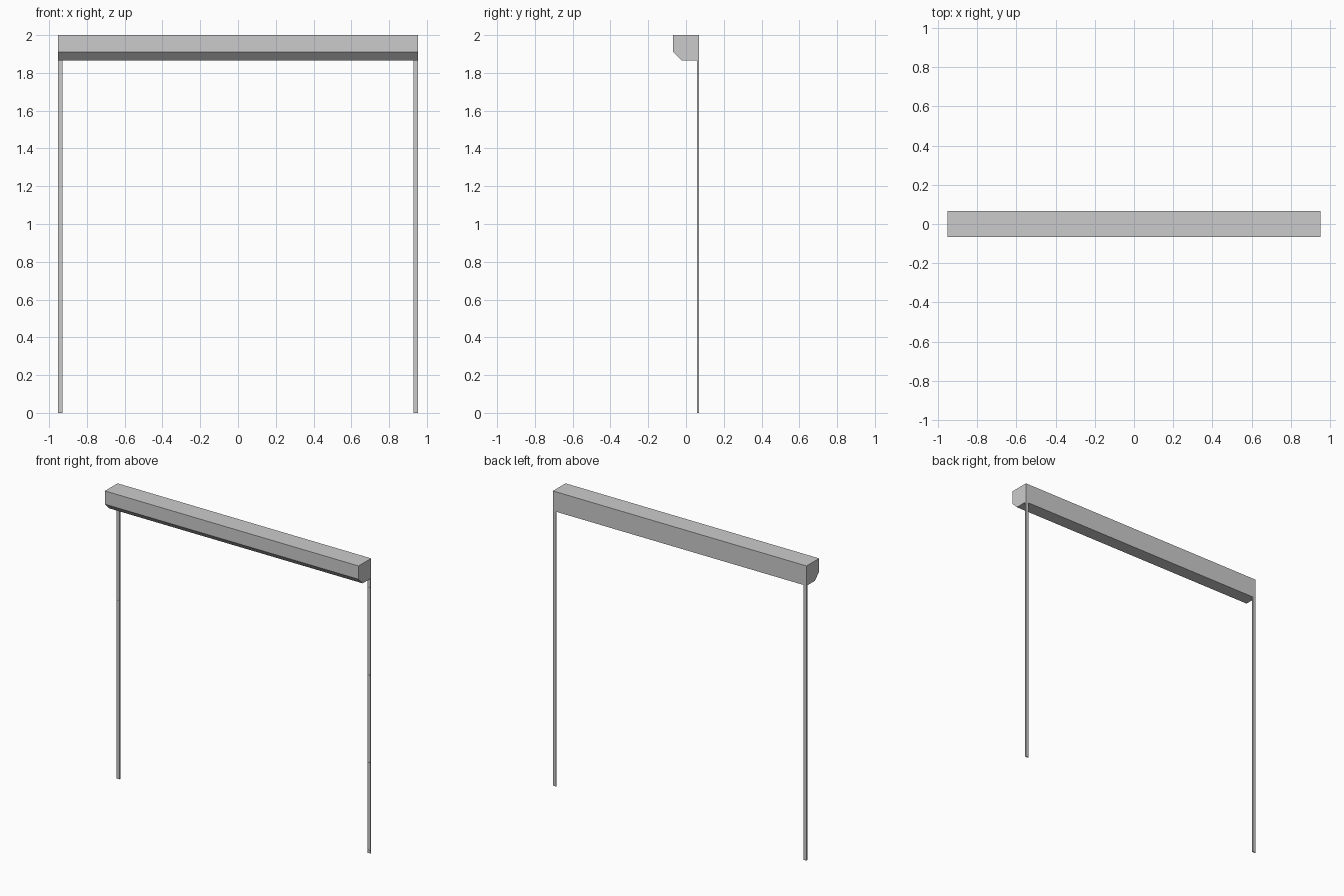
import bpy
import bmesh

cube = bpy.data.objects.get("Cube")
if cube:
    bpy.data.objects.remove(cube, do_unlink=True)

HALF_W = 0.952     # half the overall width
BACK = 0.0675      # rear plane
BOX_Z = 1.865      # underside of the housing
RAIL_W, RAIL_D = 0.022, 0.008

grey = bpy.data.materials.new("light_grey")
grey.use_nodes = True
colour = (0.6, 0.6, 0.6, 1)
grey.diffuse_color = colour
grey.node_tree.nodes["Principled BSDF"].inputs["Base Color"].default_value = colour


def extrude_part(name, points, offset):
    """Closed solid made by extruding a flat outline along an offset."""
    bm = bmesh.new()
    face = bm.faces.new([bm.verts.new(p) for p in points])
    new = bmesh.ops.extrude_face_region(bm, geom=[face])["geom"]
    moved = [v for v in new if isinstance(v, bmesh.types.BMVert)]
    bmesh.ops.translate(bm, verts=moved, vec=offset)
    bmesh.ops.recalc_face_normals(bm, faces=bm.faces)
    mesh = bpy.data.meshes.new(name)
    bm.to_mesh(mesh)
    bm.free()
    mesh.materials.append(grey)
    obj = bpy.data.objects.new(name, mesh)
    bpy.context.collection.objects.link(obj)
    return obj


# Housing box with a chamfered lower front edge
profile = [(BACK, BOX_Z), (BACK, 2), (-BACK, 2), (-BACK, 1.91), (-0.023, BOX_Z)]
extrude_part("housing", [(-HALF_W, y, z) for y, z in profile], (2 * HALF_W, 0, 0))

# Slim guide rails, flush with the rear and outer ends, with small screw heads
for side, sign in (("left", 1), ("right", -1)):
    outer, inner = sign * HALF_W, sign * (HALF_W - RAIL_W)
    front = BACK - RAIL_D
    outline = [(outer, front, 0), (inner, front, 0), (inner, BACK, 0), (outer, BACK, 0)]
    extrude_part(side + "_guide_rail", outline, (0, 0, BOX_Z))

    middle, r = (outer + inner) / 2, 0.003
    for i in range(4):
        z = 0.02 + i * 0.595
        head = [(middle - r, front, z - r), (middle + r, front, z - r),
                (middle + r, front, z + r), (middle - r, front, z + r)]
        extrude_part(f"{side}_rail_screw_{i + 1}", head, (0, -0.001, 0))
